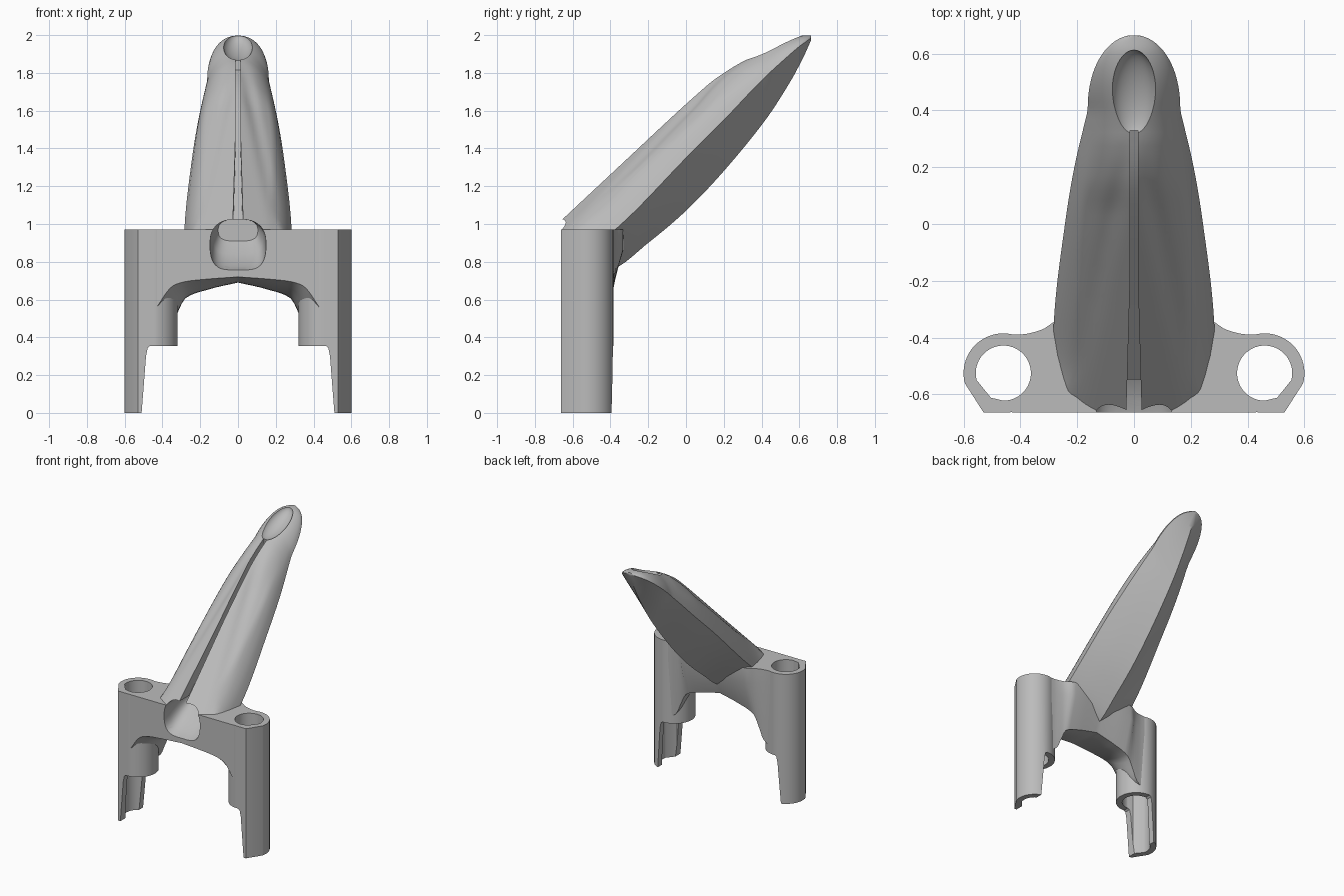
import bpy, bmesh, math
from mathutils import Matrix

cube = bpy.data.objects.get("Cube")
if cube:
    bpy.data.objects.remove(cube, do_unlink=True)

grey = bpy.data.materials.new("plain grey")
grey.use_nodes = True
grey.diffuse_color = (0.5, 0.5, 0.5, 1)
grey.node_tree.nodes["Principled BSDF"].inputs["Base Color"].default_value = (0.5, 0.5, 0.5, 1)

FRONT, DECK = -0.663, 0.97


def finish(name, bm):
    bm.normal_update()
    bmesh.ops.recalc_face_normals(bm, faces=bm.faces[:])
    mesh = bpy.data.meshes.new(name)
    bm.to_mesh(mesh)
    bm.free()
    mesh.materials.append(grey)
    obj = bpy.data.objects.new(name, mesh)
    bpy.context.scene.collection.objects.link(obj)
    return obj


def loft(name, rings, wrap=False):
    """Skin a row of equal-length closed rings; cap the ends or wrap around."""
    bm = bmesh.new()
    rows = [[bm.verts.new(p) for p in ring] for ring in rings]
    n = len(rows[0])
    pairs = list(zip(rows, rows[1:]))
    if wrap:
        pairs.append((rows[-1], rows[0]))
    else:
        bm.faces.new(rows[0])
        bm.faces.new(rows[-1])
    for a, b in pairs:
        for i in range(n):
            j = (i + 1) % n
            bm.faces.new((a[i], a[j], b[j], b[i]))
    return finish(name, bm)


def curve(points):
    """Smooth interpolation through (t, value) points."""
    def slope(i):
        a, b = points[max(i - 1, 0)], points[min(i + 1, len(points) - 1)]
        return (b[1] - a[1]) / (b[0] - a[0])

    def value(t):
        t = min(max(t, points[0][0]), points[-1][0])
        i = max(k for k in range(len(points) - 1) if points[k][0] <= t)
        (t0, v0), (t1, v1) = points[i], points[i + 1]
        d = t1 - t0
        s = (t - t0) / d
        return (v0 * (1 + 2 * s) * (1 - s) ** 2 + slope(i) * d * s * (1 - s) ** 2
                + v1 * s * s * (3 - 2 * s) + slope(i + 1) * d * s * s * (s - 1))
    return value


def cut(cutter, *targets):
    """Subtract the cutter from each target, then discard it."""
    for target in targets:
        mod = target.modifiers.new("cut", "BOOLEAN")
        mod.operation, mod.object, mod.solver = "DIFFERENCE", cutter, "EXACT"
        bpy.context.view_layer.update()
        graph = bpy.context.evaluated_depsgraph_get()
        result = bpy.data.meshes.new_from_object(target.evaluated_get(graph))
        target.modifiers.clear()
        target.data = result
    bpy.data.objects.remove(cutter, do_unlink=True)


# Sloping arm: ridge, side edge, keel and half width along its length
ridge = curve([(-0.663, 1.03), (-0.3, 1.364), (0.12, 1.75), (0.22, 1.82),
               (0.33, 1.875), (0.5, 1.965), (0.6, 1.995), (0.663, 1.997)])
edge = curve([(-0.663, 0.85), (-0.5, 0.88), (-0.31, 1.03), (0, 1.35), (0.2, 1.55),
              (0.4, 1.76), (0.53, 1.88), (0.6, 1.94), (0.663, 1.985)])
keel = curve([(-0.663, 0.75), (-0.39, 0.76), (-0.2, 0.9), (0, 1.07), (0.2, 1.28),
              (0.42, 1.55), (0.55, 1.75), (0.62, 1.88), (0.663, 1.975)])
width = curve([(-0.663, 0.29), (-0.31, 0.28), (0, 0.243), (0.2, 0.21), (0.4, 0.163)])


def half_width(y):
    if y < 0.4:
        return width(y)
    return 0.163 * max(1 - ((y - 0.4) / 0.265) ** 2.2, 0.0005) ** 0.5


def arm_ring(y):
    r, e, k, w = ridge(y), edge(y), keel(y), half_width(y)
    fold = min(max(0.05 + 0.22 * (0.17 - y), 0.2 * w), 0.8 * w)
    blend = min(max((0.3 - y) / 0.25, 0), 1)
    # Upper skin: rounded shoulder with a soft fold beside the ridge
    side = []
    for i in range(17):
        u = i / 16
        x = w * u
        shoulder = e + (r - e) * (1 - u ** 2.2) ** 0.75
        dent = math.exp(-((x - fold) / 0.035) ** 2) * 0.035 * blend
        spine = r - 0.5 * x if x < fold else r - 0.5 * fold - 0.9 * (x - fold)
        folded = min(shoulder, max(spine, e + (r - e) * (1 - u) * 0.6))
        z = shoulder * (1 - blend) + folded * blend
        side.append((x, max(z - dent * (1 - u), e)))
    side += [(w * (1 - s), e + (k - e) * (s ** 0.93)) for s in (0.25, 0.5, 0.75)]
    return ([(x, y, z) for x, z in side] + [(0, y, k)]
            + [(-x, y, z) for x, z in reversed(side[1:])])


steps = 60
arm = loft("arm", [arm_ring(FRONT + 1.326 * math.sin(math.pi / 2 * i / steps))
                   for i in range(steps + 1)])

# Bridge between the posts, with an arched underside
front_z = curve([(0, 0.72), (0.2, 0.705), (0.3, 0.69), (0.36, 0.66), (0.43, 0.56)])
back_z = curve([(0, 0.69), (0.15, 0.655), (0.28, 0.605), (0.32, 0.53), (0.36, 0.44), (0.43, 0.4)])
back_y = curve([(0, -0.34), (0.26, -0.335), (0.32, -0.37), (0.38, -0.387), (0.43, -0.39)])
rings = []
for i in range(-26, 27):
    x = 0.43 * i / 26
    zf, zb, yb = front_z(abs(x)), back_z(abs(x)), back_y(abs(x))
    under = [(x, FRONT + (-0.4 - FRONT) * s, zf + (zb - zf) * math.sin(s * math.pi / 2))
             for s in (0, 0.2, 0.4, 0.6, 0.8, 1)]
    rings.append(under + [(x, yb, 0.86), (x, yb, DECK), (x, FRONT, DECK)])
bridge = loft("bridge", rings)

# Hollow posts with a flat front, a chamfered corner and a cut-back lower end
posts = []
cx, cy, outer, bore = 0.46, -0.525, 0.14, 0.097
angles = [math.radians(-15 + 5 * i) for i in range(58)]
outline = [(cx + outer * math.cos(t), max(cy + outer * math.sin(t), FRONT)) for t in angles]
outline.append((0.53, FRONT))
for name, side in (("left_post", 1), ("right_post", -1)):
    rings = []
    for x, y in outline:
        t = math.atan2(y - cy, x - cx)
        ix, iy = cx + bore * math.cos(t), cy + bore * math.sin(t)
        rings.append([(side * x, y, 0), (side * x, y, DECK), (side * ix, iy, DECK), (side * ix, iy, 0)])
    post = loft(name, rings, wrap=True)
    posts.append(post)
    notch = [(0.28, 0.355), (0.465, 0.355), (0.478, 0.345), (0.487, 0.3),
             (0.497, 0.17), (0.512, -0.02), (0.28, -0.02)]
    cut(loft("notch", [[(side * x, y, z) for x, z in notch] for y in (-0.8, -0.3)]), post)
    # Clear the bridge out of the bore
    bm = bmesh.new()
    bmesh.ops.create_cone(bm, cap_ends=True, segments=64, radius1=0.11, radius2=0.11,
                          depth=1.2, matrix=Matrix.Translation((side * cx, cy, 0.7)))
    cut(finish("bore", bm), bridge)

# Front pocket with a floor that rises inward
rings = []
for y, size, floor in ((-0.70, 1, 0.745), (-0.6, 0.97, 0.775), (-0.5, 0.88, 0.84), (-0.43, 0.7, 0.91)):
    top, ring = 1.025, []
    for i in range(40):
        t = 2 * math.pi * (i + 0.5) / 40
        c, s = math.cos(t), math.sin(t)
        power = 0.5 if s < 0 else 0.75
        ring.append((0.15 * size * math.copysign(abs(c) ** power, c), y,
                     (top + floor) / 2 + (top - floor) / 2 * math.copysign(abs(s) ** 0.8, s)))
    rings.append(ring)
cut(loft("front_pocket", rings), arm, bridge)

# Narrow slot along the ridge
rings = []
for i in range(21):
    y = -0.7 + 1.03 * i / 20
    h = 0.014 + 0.014 * max(0, (-0.2 - y) / 0.5)
    low = ridge(y) - 0.12 + 0.06 * i / 20
    rings.append([(-h, y, low), (h, y, low), (h, y, low + 0.4), (-h, y, low + 0.4)])
cut(loft("ridge_slot", rings), arm)

# Oval dish near the tip
bm = bmesh.new()
bmesh.ops.create_uvsphere(bm, u_segments=48, v_segments=24, radius=1)
bmesh.ops.transform(bm, verts=bm.verts[:], matrix=Matrix.Translation((0, 0.455, 1.945))
                    @ Matrix.Rotation(math.radians(21), 4, "X") @ Matrix.Diagonal((0.08, 0.167, 0.06, 1)))
cut(finish("tip_dish", bm), arm)

# Smooth shading with crisp creases
bpy.ops.object.select_all(action="DESELECT")
for part in (arm, bridge, *posts):
    part.select_set(True)
bpy.context.view_layer.objects.active = arm
bpy.ops.object.shade_smooth_by_angle(angle=math.radians(35))
